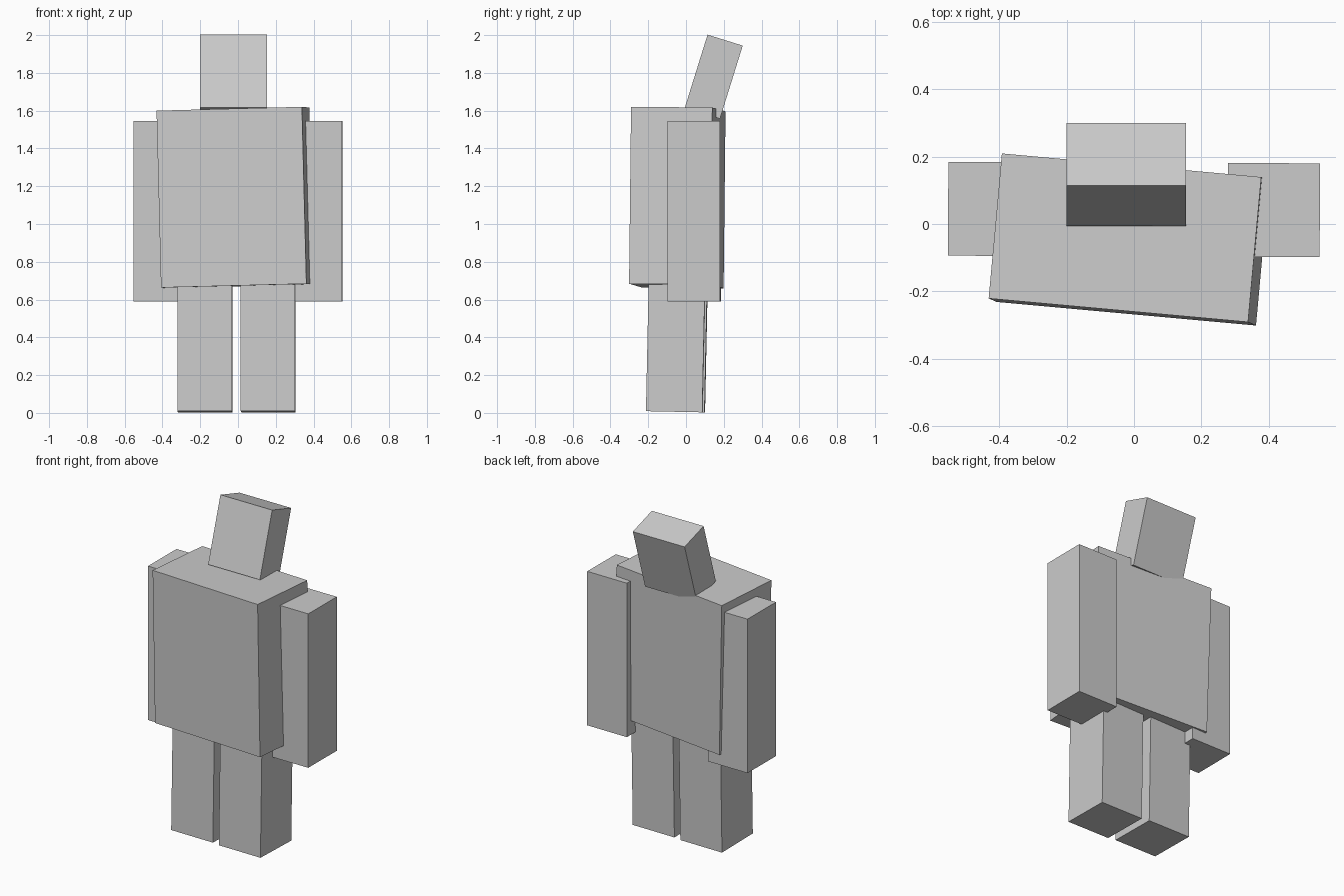
import bpy
from math import radians

cube = bpy.data.objects.get("Cube")
if cube:
    bpy.data.objects.remove(cube, do_unlink=True)

# Single plain grey for the whole figure
grey = bpy.data.materials.new("plain_grey")
grey.use_nodes = True
colour = (0.6, 0.6, 0.6, 1)
grey.diffuse_color = colour
grey.node_tree.nodes["Principled BSDF"].inputs["Base Color"].default_value = colour


def box(name, centre, size, tilt=(0, 0, 0)):
    """Add a flat-faced block with its tilt given in degrees."""
    bpy.ops.mesh.primitive_cube_add(size=1, location=centre,
                                    rotation=[radians(a) for a in tilt])
    part = bpy.context.object
    part.name = name
    part.scale = size
    part.data.materials.append(grey)
    return part


# Torso, turned slightly and leaning to one side
box("torso", (-0.015, -0.046, 1.14), (0.773, 0.432, 0.937), (-0.5, -1.5, -5.2))

# Head, leaning back
box("head", (-0.023, 0.147, 1.78), (0.355, 0.195, 0.405), (-17.3, 0, 0))

# Arms and legs on both sides
for side, x in (("left", 1), ("right", -1)):
    box(side + "_arm", (x * 0.415, 0.0415 + (x < 0) * 0.003, 1.068),
        (0.273, 0.278, 0.955), (0, 0, -0.3))
    box(side + "_leg", (x * 0.1675 - 0.0075, -0.048 - x * 0.006, 0.366),
        (0.288, 0.298, 0.72), (-1.2, 0, -0.6))
